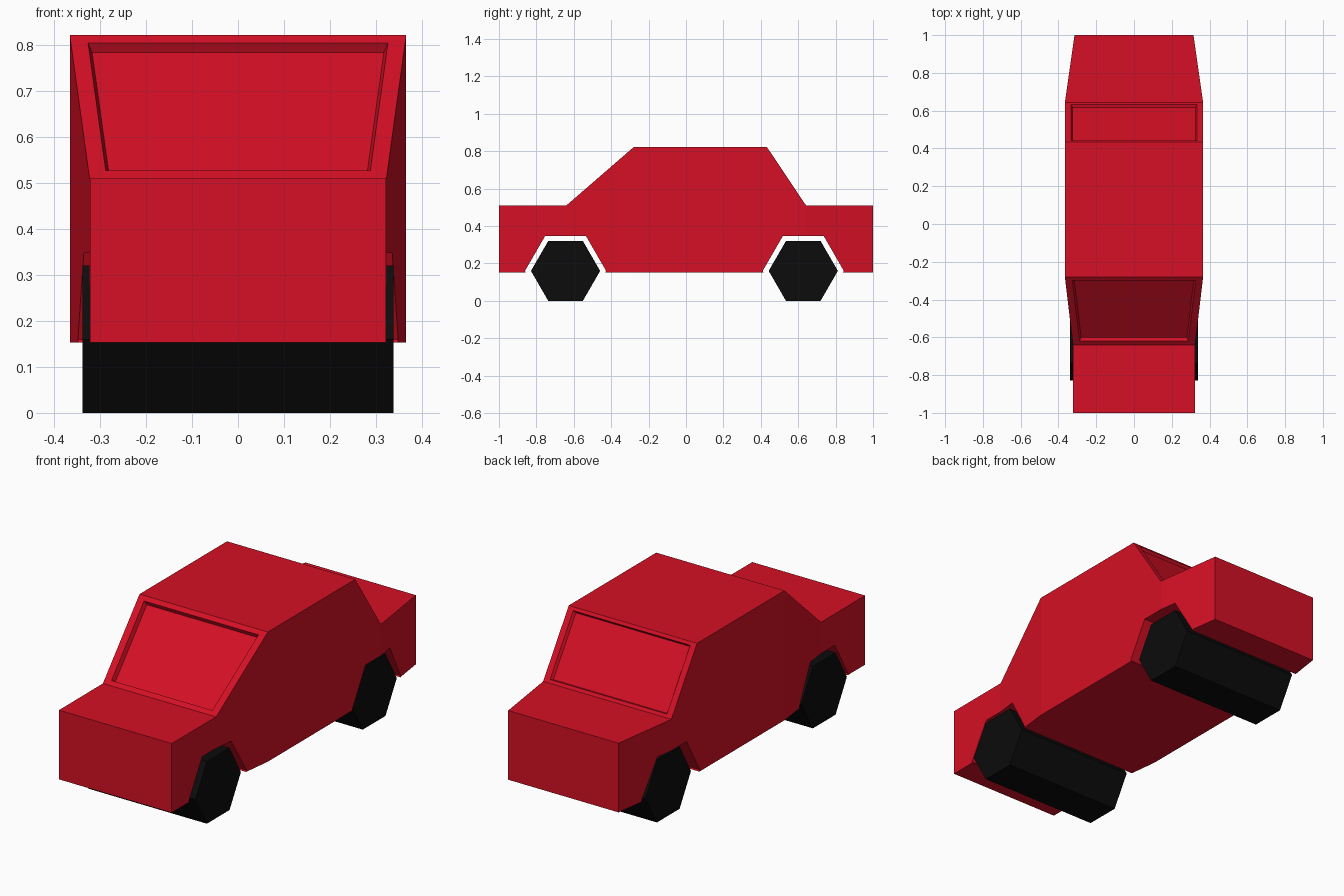
import bpy, bmesh, math
from mathutils import Vector

if "Cube" in bpy.data.objects:
    bpy.data.objects.remove(bpy.data.objects["Cube"])


def material(name, rgb):
    m = bpy.data.materials.new(name)
    m.diffuse_color = (*rgb, 1)
    m.use_nodes = True
    m.node_tree.nodes["Principled BSDF"].inputs["Base Color"].default_value = m.diffuse_color
    return m


def add_object(name, bm, mat):
    bmesh.ops.recalc_face_normals(bm, faces=bm.faces[:])
    mesh = bpy.data.meshes.new(name)
    bm.to_mesh(mesh)
    bm.free()
    mesh.materials.append(mat)
    ob = bpy.data.objects.new(name, mesh)
    bpy.context.collection.objects.link(ob)
    return ob


def prism(points, half_width):
    """Side profile (y, z) extruded symmetrically along x."""
    bm = bmesh.new()
    face = bm.faces.new([bm.verts.new((-half_width, y, z)) for y, z in points])
    ext = bmesh.ops.extrude_face_region(bm, geom=[face])
    for v in ext["geom"]:
        if isinstance(v, bmesh.types.BMVert):
            v.co.x = half_width
    bmesh.ops.recalc_face_normals(bm, faces=bm.faces[:])
    return bm


def hexagon(y, z, r):
    return [(y + r * math.cos(i * math.pi / 3), z + r * math.sin(i * math.pi / 3))
            for i in range(6)]


red = material("red paint", (0.66, 0.005, 0.018))
black = material("black rubber", (0.0035, 0.0035, 0.0035))

WHEEL_Y = (-0.644, 0.627)
FLOOR, DECK, ROOF = 0.153, 0.51, 0.822


def arch(y):
    # wheel arch outline, front to back along the floor
    pts = hexagon(y, 0.16, 0.217)
    return [(y - 0.213, FLOOR)] + [pts[i] for i in (3, 2, 1, 0)] + [(y + 0.213, FLOOR)]


# Body: side profile with both arches, then kinked in plan
profile = ([(-1, FLOOR)] + arch(WHEEL_Y[0]) + arch(WHEEL_Y[1]) +
           [(1, FLOOR), (1, DECK), (0.642, DECK), (0.433, ROOF),
            (-0.28, ROOF), (-0.64, DECK), (-1, DECK)])
bm = prism(profile, 1)
PLAN = [(-1, 0.322), (-0.64, 0.323), (-0.28, 0.366), (0.642, 0.366), (1, 0.315)]
for y, _ in PLAN[1:-1]:
    bmesh.ops.bisect_plane(bm, geom=bm.verts[:] + bm.edges[:] + bm.faces[:], dist=1e-4,
                           plane_co=(0, y, 0), plane_no=(0, 1, 0))


def half_width(y):
    for (y0, w0), (y1, w1) in zip(PLAN, PLAN[1:]):
        if y <= y1 + 1e-5:
            return w0 + (w1 - w0) * (y - y0) / (y1 - y0)
    return PLAN[-1][1]


for v in bm.verts:
    v.co.x = math.copysign(half_width(v.co.y), v.co.x)
bm.normal_update()


# Recessed windscreen and rear window
def shrink(face, scale, depth):
    centre, normal = face.calc_center_median(), face.normal.copy()
    bmesh.ops.inset_individual(bm, faces=[face], thickness=0.002)
    for v in face.verts:
        v.co = centre + (v.co - centre) * scale - normal * depth


def sloped(sign):
    return [f for f in bm.faces
            if f.normal.z > 0.3 and f.normal.y * sign > 0.3 and f.calc_center_median().z > DECK]


for sign, scale, depth in ((-1, 0.895, 0.022), (1, 0.915, 0.014)):
    for pane in sloped(sign):
        shrink(pane, scale, 0)
        shrink(pane, 0.977, depth)
add_object("car_body", bm, red)

# Wheels: full-width hexagonal rollers
for name, y in zip(("front_wheels", "rear_wheels"), WHEEL_Y):
    add_object(name, prism(hexagon(y, 0.1602, 0.185), 0.338), black)
